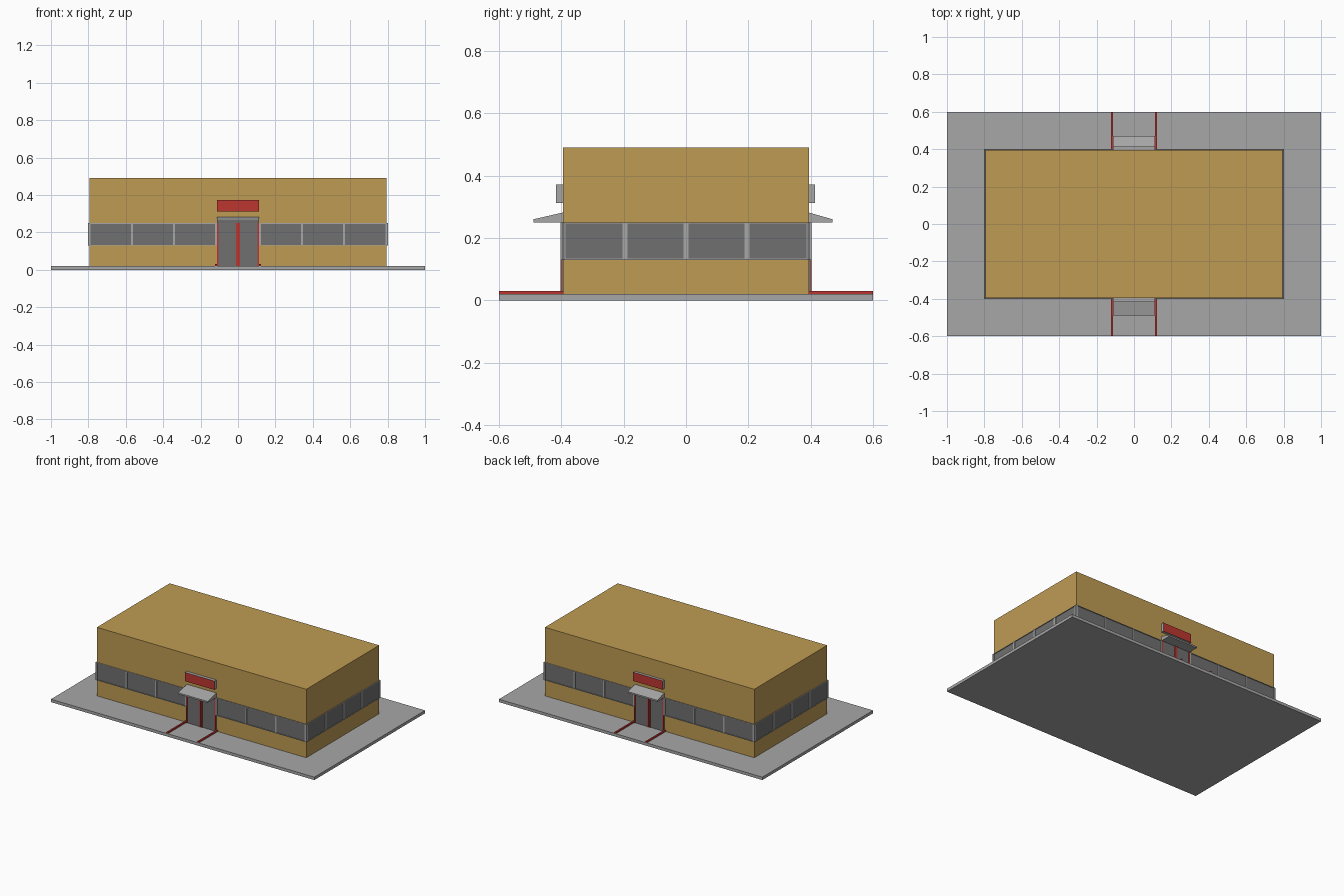
import bpy
import bmesh
from mathutils import Matrix, Vector

cube = bpy.data.objects.get("Cube")
if cube:
    bpy.data.objects.remove(cube)


def material(name, rgb):
    m = bpy.data.materials.new(name)
    m.use_nodes = True
    m.diffuse_color = (*rgb, 1)
    m.node_tree.nodes["Principled BSDF"].inputs["Base Color"].default_value = (*rgb, 1)
    return m


OCHRE = material("ochre wall", (0.52, 0.33, 0.088))
GREY = material("light grey", (0.39, 0.39, 0.39))
GLASS = material("dark glass", (0.16, 0.16, 0.16))
RED = material("red trim", (0.51, 0.037, 0.03))


def make(name, bm, *mats):
    bmesh.ops.recalc_face_normals(bm, faces=bm.faces)
    mesh = bpy.data.meshes.new(name)
    bm.to_mesh(mesh)
    bm.free()
    for m in mats:
        mesh.materials.append(m)
    obj = bpy.data.objects.new(name, mesh)
    bpy.context.collection.objects.link(obj)
    return obj


def boxes(name, mat, ranges):
    """One object from boxes given as (x0, x1, y0, y1, z0, z1)."""
    bm = bmesh.new()
    for x0, x1, y0, y1, z0, z1 in ranges:
        centre = Vector((x0 + x1, y0 + y1, z0 + z1)) / 2
        size = (x1 - x0, y1 - y0, z1 - z0, 1)
        bmesh.ops.create_cube(bm, size=1, matrix=Matrix.Translation(centre) @ Matrix.Diagonal(size))
    return make(name, bm, mat)


def span(s, a, b):
    """Range a..b along an axis, flipped to the side s."""
    return tuple(sorted((s * a, s * b)))


GROUND, SILL, HEAD = 0.02, 0.13, 0.25
WX, WY = 0.795, 0.395
BAR = 0.004

boxes("base_slab", GREY, [(-1, 1, -0.6, 0.6, 0, GROUND)])
boxes("building_walls", OCHRE, [(-WX, WX, -WY, WY, GROUND, 0.49)])

# Window bands on the long walls, either side of the doors
for s, side in ((-1, "front"), (1, "back")):
    glass, frame = [], []
    for t in (-1, 1):
        run = span(t, 0.112, 0.802)
        glass.append((*run, *span(s, 0.39, 0.398), SILL, HEAD))
        bar_y = span(s, 0.39, 0.402)
        frame += [(*run, *bar_y, SILL, SILL + BAR), (*run, *bar_y, HEAD - BAR, HEAD)]
        for x in (0.117, 0.342, 0.567, 0.793):
            frame.append((*span(t, x - 0.005, x + 0.005), *bar_y, SILL, HEAD))
    boxes(side + "_window_glass", GLASS, glass)
    boxes(side + "_window_frames", GREY, frame)

# Window bands on the short walls
for s, side in ((-1, "right"), (1, "left")):
    boxes(side + "_window_glass", GLASS, [(*span(s, 0.79, 0.798), -0.398, 0.398, SILL, HEAD)])
    bar_x = span(s, 0.79, 0.802)
    frame = [(*bar_x, -0.402, 0.402, z, z + BAR) for z in (SILL, HEAD - BAR)]
    for y in (-0.394, -0.195, 0, 0.195, 0.394):
        frame.append((*bar_x, y - 0.008, y + 0.008, SILL, HEAD))
    boxes(side + "_window_frames", GREY, frame)

# Entrances: door leaves, red posts, ground rails, canopy and sign
for s, side, reach, sign_reach in ((-1, "front", 0.49, 0.417), (1, "back", 0.47, 0.414)):
    boxes(side + "_doors", GLASS, [(-0.112, 0.112, *span(s, 0.39, 0.399), GROUND, HEAD)])
    posts = []
    for t in (-1, 1):
        for a, b in ((0.001, 0.01), (0.104, 0.112)):
            posts.append((*span(t, a, b), *span(s, 0.39, 0.403), GROUND, HEAD))
    boxes(side + "_door_posts", RED, posts)
    boxes(side + "_ground_rails", RED,
          [(*span(t, 0.113, 0.123), *span(s, WY, 0.6), GROUND, 0.03) for t in (-1, 1)])

    # Wedge canopy extruded from its side profile
    bm = bmesh.new()
    profile = ((0.39, HEAD), (reach, HEAD), (reach, 0.26), (0.39, 0.283))
    face = bm.faces.new([bm.verts.new((-0.112, s * y, z)) for y, z in profile])
    ext = bmesh.ops.extrude_face_region(bm, geom=[face])
    moved = [g for g in ext["geom"] if isinstance(g, bmesh.types.BMVert)]
    bmesh.ops.translate(bm, verts=moved, vec=(0.224, 0, 0))
    make(side + "_canopy", bm, GREY)

    # Grey sign box with a red outer face
    sign = boxes(side + "_sign", GREY, [(-0.112, 0.112, *span(s, 0.39, sign_reach), 0.312, 0.372)])
    sign.data.materials.append(RED)
    for poly in sign.data.polygons:
        if poly.normal.y * s > 0.9:
            poly.material_index = 1
